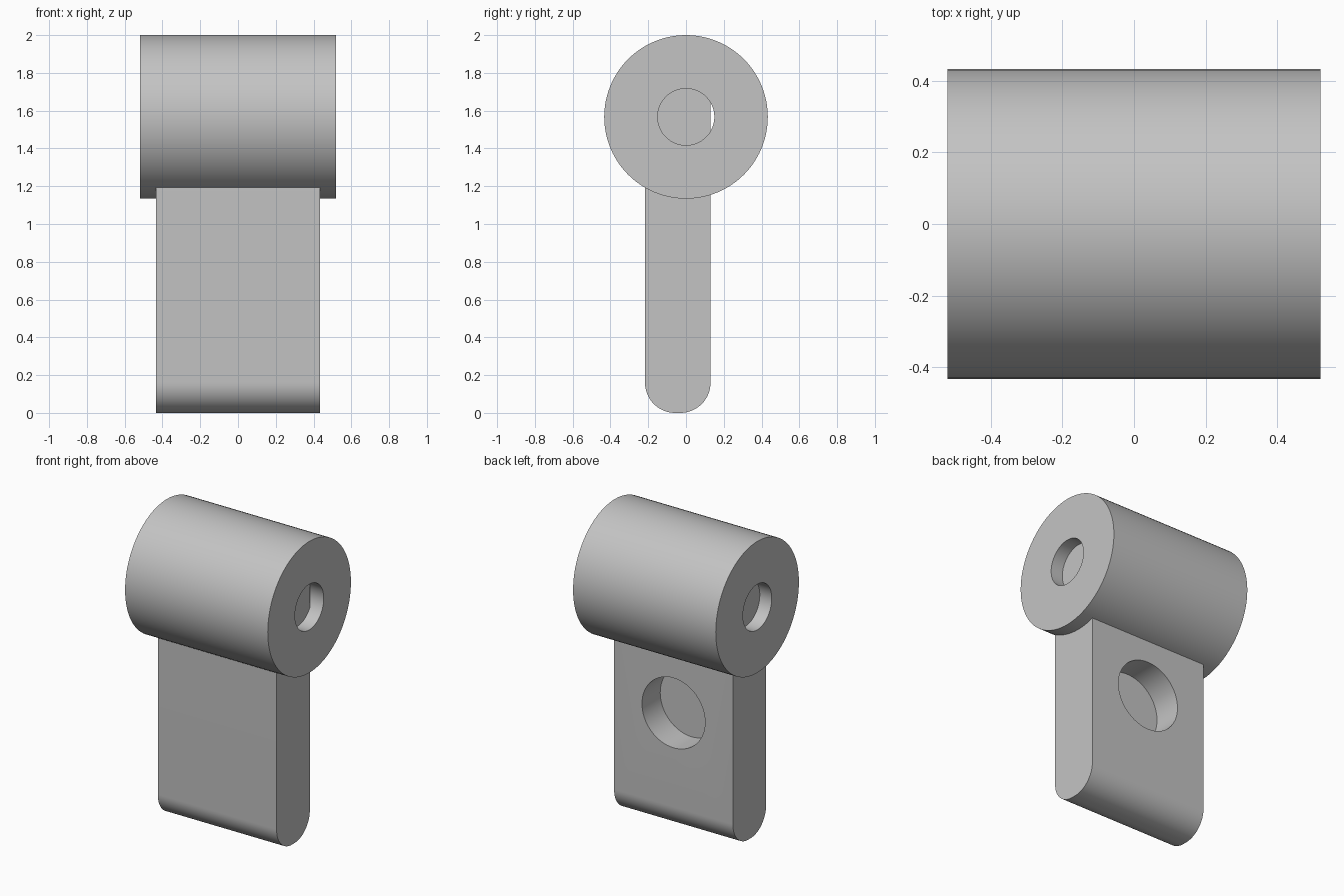
import bpy, bmesh, math
from mathutils import Matrix, Vector

if "Cube" in bpy.data.objects:
    bpy.data.objects.remove(bpy.data.objects["Cube"])

# Single plain grey
grey = bpy.data.materials.new("plain_grey")
grey.use_nodes = True
COLOUR = (0.55, 0.55, 0.55, 1)
grey.diffuse_color = COLOUR
grey.node_tree.nodes["Principled BSDF"].inputs["Base Color"].default_value = COLOUR


def finish(bm, name):
    bmesh.ops.remove_doubles(bm, verts=bm.verts, dist=1e-5)
    bmesh.ops.recalc_face_normals(bm, faces=bm.faces)
    mesh = bpy.data.meshes.new(name)
    bm.to_mesh(mesh)
    bm.free()
    mesh.materials.append(grey)
    obj = bpy.data.objects.new(name, mesh)
    bpy.context.collection.objects.link(obj)
    return obj


def smooth(obj):
    bpy.ops.object.select_all(action="DESELECT")
    obj.select_set(True)
    bpy.context.view_layer.objects.active = obj
    bpy.ops.object.shade_smooth_by_angle(angle=math.radians(30))


# Barrel: rectangular section spun around the x axis, leaving an open bore
AXIS_Z, RADIUS, BORE, HALF_LENGTH = 1.567, 0.433, 0.15, 0.52
bm = bmesh.new()
section = [(-HALF_LENGTH, BORE), (HALF_LENGTH, BORE),
           (HALF_LENGTH, RADIUS), (-HALF_LENGTH, RADIUS)]
verts = [bm.verts.new((x, 0, AXIS_Z + r)) for x, r in section]
edges = [bm.edges.new((verts[i], verts[(i + 1) % 4])) for i in range(4)]
bmesh.ops.spin(bm, geom=verts + edges, cent=(0, 0, AXIS_Z), axis=(1, 0, 0),
               angle=math.tau, steps=96, use_duplicate=False)
barrel = finish(bm, "barrel")
smooth(barrel)

# Plate: rounded lower end, upper end buried in the barrel and crossing its bore
FRONT, BACK, TOP, HALF_WIDTH, FILLET = -0.217, 0.13, 1.8, 0.433, 0.16
bm = bmesh.new()
outline = [(BACK, TOP), (FRONT, TOP)]
for centre_y, start in ((FRONT + FILLET, math.pi), (BACK - FILLET, 1.5 * math.pi)):
    for i in range(17):
        a = start + i / 16 * math.pi / 2
        outline.append((centre_y + FILLET * math.cos(a), FILLET + FILLET * math.sin(a)))
face = bm.faces.new([bm.verts.new((-HALF_WIDTH, y, z)) for y, z in outline])
side = bmesh.ops.extrude_face_region(bm, geom=[face], use_keep_orig=True)
bmesh.ops.translate(bm, vec=Vector((2 * HALF_WIDTH, 0, 0)),
                    verts=[v for v in side["geom"] if isinstance(v, bmesh.types.BMVert)])
plate = finish(bm, "plate")

# Blind round recess in the back of the plate
HOLE_RADIUS, HOLE_Z, DEPTH = 0.23, 0.78, 0.19
bm = bmesh.new()
bmesh.ops.create_cone(bm, cap_ends=True, segments=64, radius1=HOLE_RADIUS,
                      radius2=HOLE_RADIUS, depth=2 * DEPTH,
                      matrix=Matrix.Translation((0, BACK, HOLE_Z))
                      @ Matrix.Rotation(math.pi / 2, 4, "X"))
cutter = finish(bm, "recess_cutter")
cutter.hide_render = True
cut = plate.modifiers.new("recess", "BOOLEAN")
cut.operation = "DIFFERENCE"
cut.solver = "EXACT"
cut.object = cutter
bpy.context.view_layer.objects.active = plate
bpy.ops.object.modifier_apply(modifier=cut.name)
bpy.data.objects.remove(cutter)
smooth(plate)
